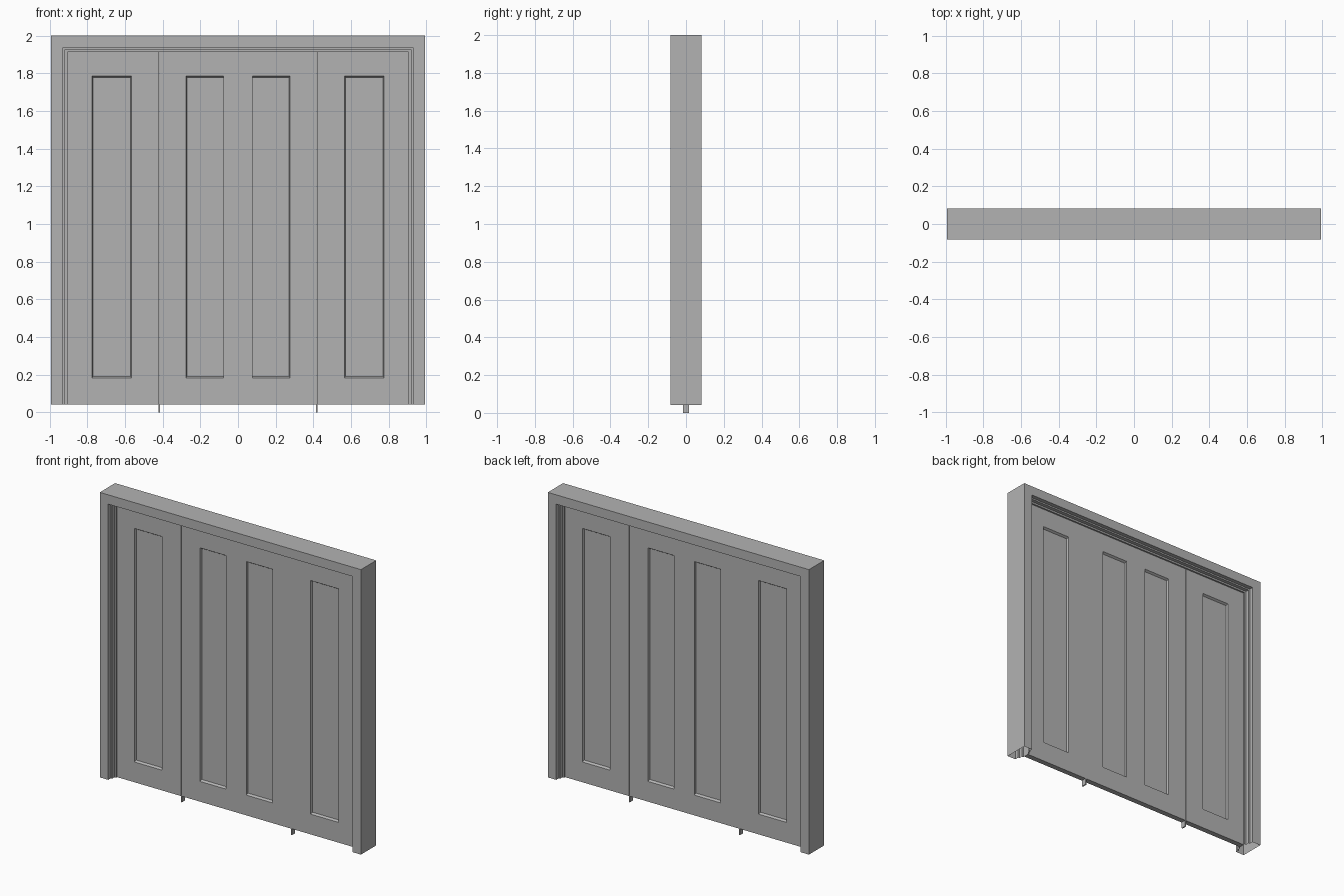
import bpy, bmesh

if "Cube" in bpy.data.objects:
    bpy.data.objects.remove(bpy.data.objects["Cube"])

grey = bpy.data.materials.new("plain_grey")
grey.diffuse_color = (0.45, 0.45, 0.45, 1)
grey.use_nodes = True
grey.node_tree.nodes["Principled BSDF"].inputs["Base Color"].default_value = grey.diffuse_color

W, Z0, TOP = 0.992, 0.043, 2.0      # frame half width, bottom, top
FACE, CORE = 0.0185, 0.004          # half thickness of leaf and of recessed panel
LEAF_TOP, RAIL_B, RAIL_T = 1.915, 0.182, 1.786
STILE_IN, STILE_OUT = 0.565, 0.775  # side leaf panel limits
MID_IN, MID_OUT = 0.077, 0.276      # middle leaf panel limits
SPLIT = 0.419                       # joint between leaves


def finish(name, bm):
    bmesh.ops.recalc_face_normals(bm, faces=bm.faces)
    me = bpy.data.meshes.new(name)
    bm.to_mesh(me)
    bm.free()
    me.materials.append(grey)
    ob = bpy.data.objects.new(name, me)
    bpy.context.collection.objects.link(ob)
    return ob


def box(name, x0, x1, z0, z1, half=FACE):
    x0, x1 = min(x0, x1), max(x0, x1)
    bm = bmesh.new()
    bmesh.ops.create_cube(bm, size=1)
    for v in bm.verts:
        v.co.x = x0 if v.co.x < 0 else x1
        v.co.y = -half if v.co.y < 0 else half
        v.co.z = z0 if v.co.z < 0 else z1
    return finish(name, bm)


def panel(name, x0, x1, bx0=0.005, bx1=0.005):
    """Recessed panel with a sloped bead around it on both sides."""
    bm = bmesh.new()
    bz = 0.009
    for s in (-1, 1):
        outer = [bm.verts.new((x, s * FACE, z)) for x, z in
                 ((x0, RAIL_B), (x1, RAIL_B), (x1, RAIL_T), (x0, RAIL_T))]
        inner = [bm.verts.new((x, s * CORE, z)) for x, z in
                 ((x0 + bx0, RAIL_B + bz), (x1 - bx1, RAIL_B + bz),
                  (x1 - bx1, RAIL_T - bz), (x0 + bx0, RAIL_T - bz))]
        bm.faces.new(inner)
        for i in range(4):
            j = (i + 1) % 4
            bm.faces.new((outer[i], outer[j], inner[j], inner[i]))
        if s < 0:
            front = outer
    for i in range(4):
        j = (i + 1) % 4
        bm.faces.new((front[i], front[j], outer[j], outer[i]))
    return finish(name, bm)


# Stepped frame: half profile (inset, y) mirrored, swept up, across and down
half = [(0, -0.083), (0.064, -0.083), (0.064, -0.055), (0.074, -0.055),
        (0.074, -0.03), (0.086, -0.03)]
profile = half + [(d, -y) for d, y in reversed(half)]
bm = bmesh.new()
rings = []
for side, at_top in ((-1, 0), (-1, 1), (1, 1), (1, 0)):
    rings.append([bm.verts.new((side * (W - d), y, TOP - d if at_top else Z0))
                  for d, y in profile])
for a, b in zip(rings, rings[1:]):
    for i in range(len(profile)):
        j = (i + 1) % len(profile)
        bm.faces.new((a[i], a[j], b[j], b[i]))
finish("door_frame", bm)

# Parts that repeat left and right
for s, side in ((-1, "left"), (1, "right")):
    box(f"{side}_outer_stile", s * 0.907, s * STILE_OUT, Z0, LEAF_TOP)
    box(f"{side}_inner_stile", s * STILE_IN, s * (SPLIT + 0.001), Z0, LEAF_TOP)
    box(f"{side}_bottom_rail", s * STILE_IN, s * STILE_OUT, Z0, RAIL_B)
    box(f"{side}_top_rail", s * STILE_IN, s * STILE_OUT, RAIL_T, LEAF_TOP)
    panel(f"{side}_panel", *sorted((s * STILE_IN, s * STILE_OUT)))
    box(f"middle_{side}_stile", s * (SPLIT - 0.001), s * MID_OUT, Z0, LEAF_TOP)
    beads = (0.005, 0.001) if s < 0 else (0.001, 0.005)
    panel(f"middle_{side}_panel", *sorted((s * MID_IN, s * MID_OUT)), *beads)
    # Floor pin under the joint between leaves
    box(f"{side}_floor_pin", s * SPLIT - 0.004, s * SPLIT + 0.004, 0, Z0 + 0.002, 0.017)

# Middle leaf rails and centre post
box("middle_bottom_rail", -MID_OUT, MID_OUT, Z0, RAIL_B)
box("middle_top_rail", -MID_OUT, MID_OUT, RAIL_T, LEAF_TOP)
box("middle_centre_post", -MID_IN, MID_IN, RAIL_B, RAIL_T)
